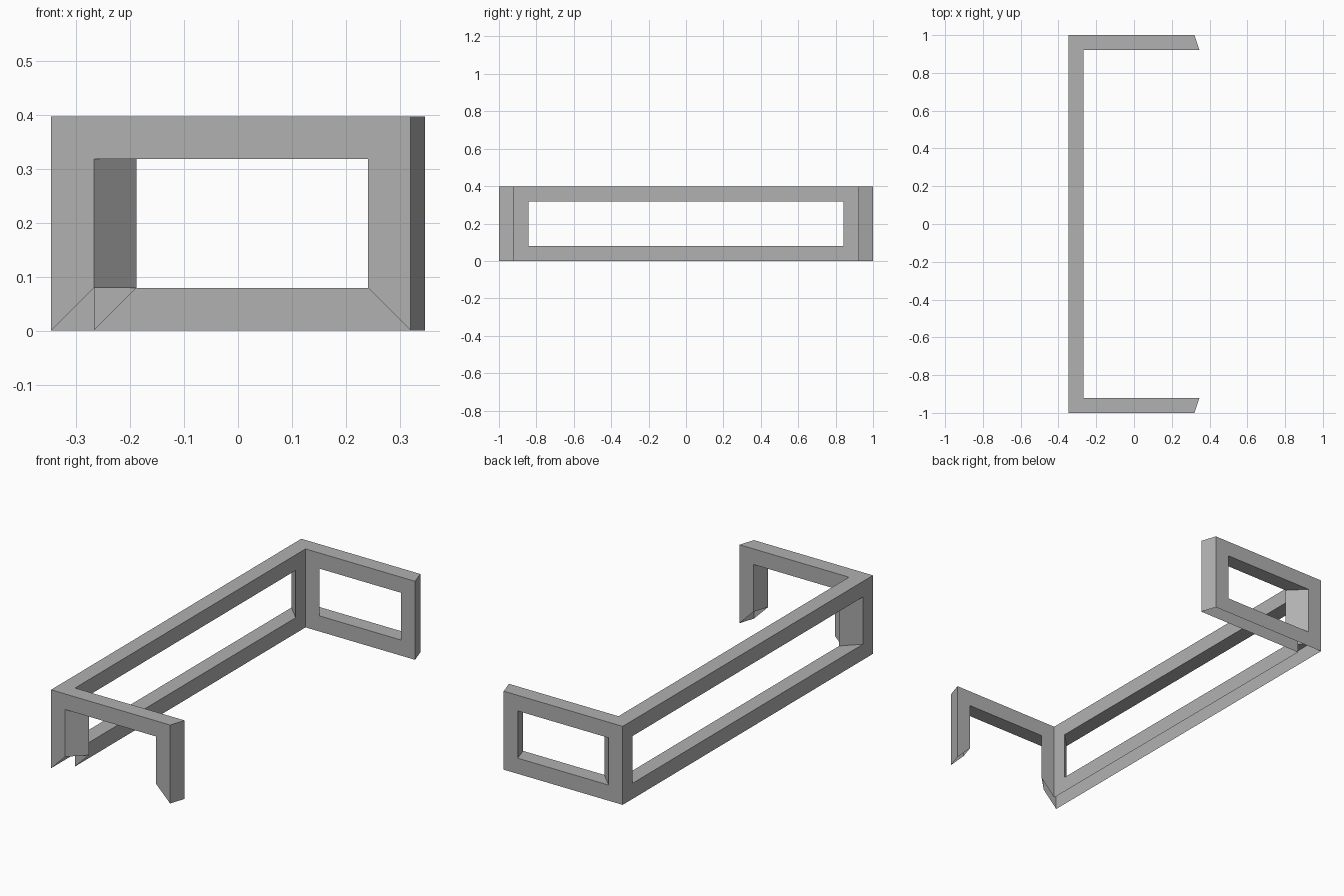
import bpy, bmesh
from mathutils import Vector

if "Cube" in bpy.data.objects:
    bpy.data.objects.remove(bpy.data.objects["Cube"])

H, W = 0.397, 0.079          # frame height, rail width
# Plan of the U shape: outer and inner corner points
OUTER = [(0.32, 1), (-0.346, 1), (-0.346, -1), (0.32, -1)]
INNER = [(0.346, 0.921), (-0.267, 0.921), (-0.267, -0.921), (0.346, -0.921)]

# darker grey for all frames
grey = bpy.data.materials.new("dark_grey")
grey.diffuse_color = (0.44, 0.44, 0.44, 1)
grey.use_nodes = True
grey.node_tree.nodes["Principled BSDF"].inputs["Base Color"].default_value = grey.diffuse_color


def rect(a, b, inset):
    """Upright rectangle over the plan line a-b, shrunk by inset."""
    a, b = Vector(a), Vector(b)
    d = (b - a).normalized() * inset
    a, b = a + d, b - d
    return [Vector((p.x, p.y, z)) for p, z in
            ((a, inset), (b, inset), (b, H - inset), (a, H - inset))]


def panel(name, i, cap=None, bottom_rail=True):
    """Hollow window frame, open underneath, along plan side i."""
    bm = bmesh.new()

    def quad(*pts):
        bm.faces.new([bm.verts.new(p) for p in pts])

    out, out_hole = (rect(OUTER[i], OUTER[i + 1], w) for w in (0, W))
    inn, inn_hole = (rect(INNER[i], INNER[i + 1], w) for w in (0, W))
    # mitred rails: outer face, inner face, window reveal
    for k in range(4):
        if k == 0 and not bottom_rail:
            continue
        n = (k + 1) % 4
        quad(out[k], out[n], out_hole[n], out_hole[k])
        quad(inn[n], inn[k], inn_hole[k], inn_hole[n])
        quad(out_hole[k], out_hole[n], inn_hole[n], inn_hole[k])
    # top face
    quad(out[3], out[2], inn[2], inn[3])
    # slanted free end
    if cap == "start":
        quad(inn[0], out[0], out[3], inn[3])
    elif cap == "end":
        quad(out[1], inn[1], inn[2], out[2])
    bmesh.ops.remove_doubles(bm, verts=bm.verts, dist=1e-4)
    mesh = bpy.data.meshes.new(name)
    bm.to_mesh(mesh)
    bm.free()
    mesh.materials.append(grey)
    bpy.context.collection.objects.link(bpy.data.objects.new(name, mesh))


panel("rear_side_frame", 0, cap="start")
panel("long_frame", 1)
panel("front_side_frame", 2, cap="end", bottom_rail=False)
